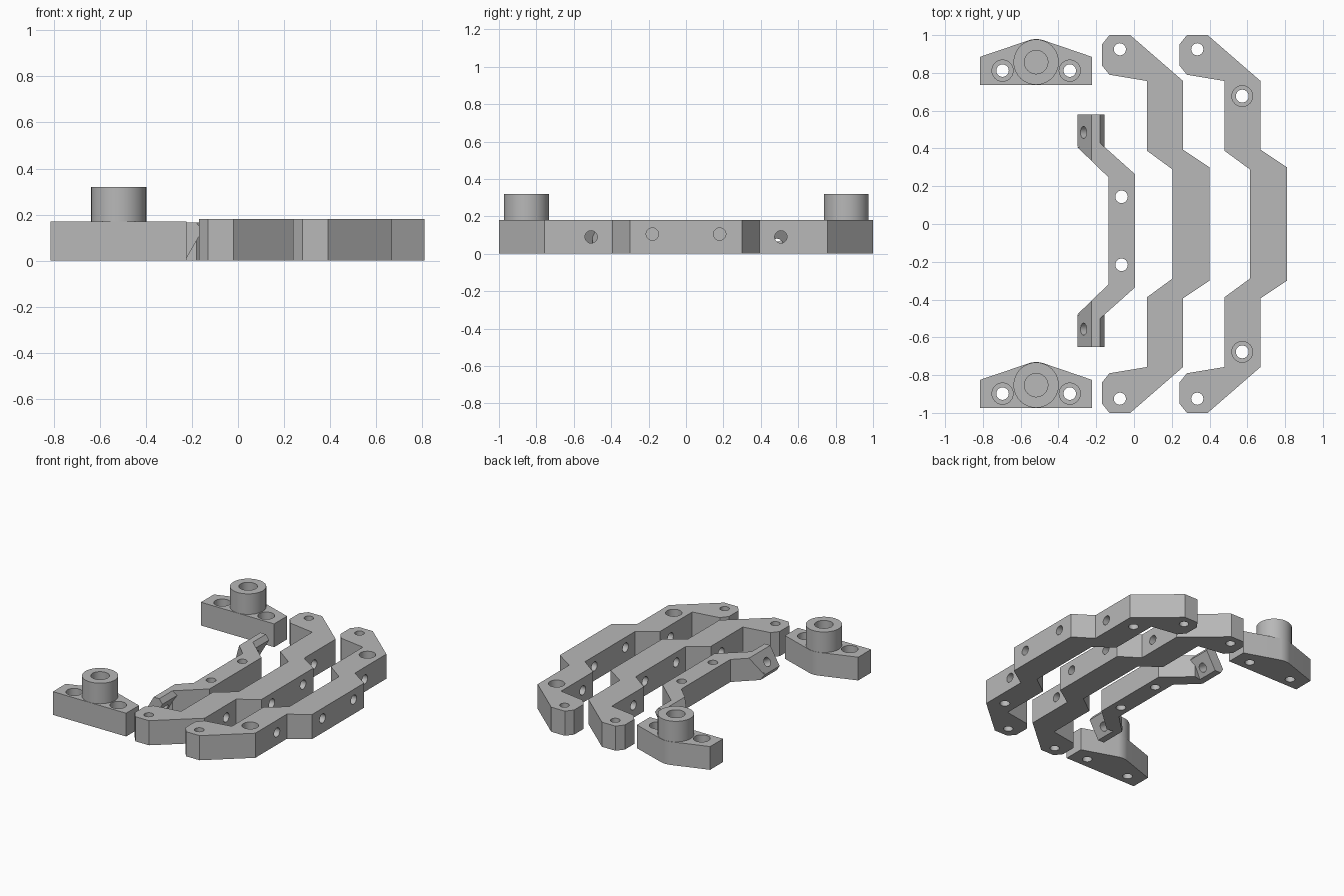
import bpy, bmesh, math
from mathutils import Vector

if "Cube" in bpy.data.objects:
    bpy.data.objects.remove(bpy.data.objects["Cube"])

grey = bpy.data.materials.new("plain_grey")
grey.diffuse_color = (0.48, 0.48, 0.48, 1)
grey.use_nodes = True
grey.node_tree.nodes["Principled BSDF"].inputs["Base Color"].default_value = grey.diffuse_color


def prism(name, pts, depth, to3d, direction):
    """Extrude a closed 2D outline along a direction."""
    bm = bmesh.new()
    face = bm.faces.new([bm.verts.new(to3d(*p)) for p in pts])
    ext = bmesh.ops.extrude_face_region(bm, geom=[face])
    moved = [v for v in ext["geom"] if isinstance(v, bmesh.types.BMVert)]
    bmesh.ops.translate(bm, verts=moved, vec=Vector(direction) * depth)
    bmesh.ops.recalc_face_normals(bm, faces=bm.faces)
    me = bpy.data.meshes.new(name)
    bm.to_mesh(me)
    bm.free()
    me.materials.append(grey)
    ob = bpy.data.objects.new(name, me)
    bpy.context.collection.objects.link(ob)
    return ob


def slab(name, pts, height, z=0):
    return prism(name, pts, height, lambda x, y: (x, y, z), (0, 0, 1))


def rod(r, start, axis, length):
    """Cylinder from a start point along an axis."""
    axis = Vector(axis).normalized()
    u = axis.orthogonal().normalized()
    w = axis.cross(u)
    ring = [(r * math.cos(i * math.tau / 40), r * math.sin(i * math.tau / 40)) for i in range(40)]
    return prism("rod", ring, length, lambda a, b: Vector(start) + u * a + w * b, axis)


def combine(ob, other, op):
    m = ob.modifiers.new("bool", 'BOOLEAN')
    m.operation, m.solver, m.object = op, 'EXACT', other
    bpy.context.view_layer.objects.active = ob
    bpy.ops.object.modifier_apply(modifier=m.name)
    bpy.data.objects.remove(other)


def cut(ob, other):
    combine(ob, other, 'DIFFERENCE')


def drill(ob, x, y, r):
    cut(ob, rod(r, (x, y, -0.1), (0, 0, 1), 0.6))


def counterbore(ob, x, y, r, floor):
    cut(ob, rod(r, (x, y, floor), (0, 0, 1), 0.5))


def finish(ob):
    bpy.ops.object.select_all(action='DESELECT')
    ob.select_set(True)
    bpy.context.view_layer.objects.active = ob
    bpy.ops.object.shade_smooth_by_angle(angle=math.radians(25))


def mirrored(half, y0=0):
    return [(x, y0 + y) for x, y in half] + [(x, y0 - y) for x, y in reversed(half)]


# Two long stepped bars
bar_half = [(0.40, 0.30), (0.26, 0.393), (0.26, 0.757), (-0.02, 1.0), (-0.13, 1.0), (-0.17, 0.95),
            (-0.17, 0.84), (-0.13, 0.79), (0.07, 0.757), (0.07, 0.387), (0.205, 0.288)]
for name, dx in (("middle_bar", 0), ("outer_bar", 0.41)):
    bar = slab(name, mirrored([(x + dx, y) for x, y in bar_half]), 0.18)
    for s in (1, -1):
        drill(bar, -0.075 + dx, 0.925 * s, 0.032)
        for y, z in ((0.18, 0.105), (0.507, 0.09)):
            cut(bar, rod(0.033, (-0.3 + dx, y * s, z), (1, 0, 0), 1))
        if dx:
            drill(bar, 0.573, 0.677 * s, 0.034)
            counterbore(bar, 0.573, 0.677 * s, 0.055, 0.09)
    finish(bar)

# Short inner bar with tilted end tabs
yc, h = -0.036, 0.165
inner = slab("inner_bar", mirrored([(0.005, 0.30), (-0.155, 0.443), (-0.18, 0.465), (-0.30, 0.443),
                                    (-0.135, 0.283)], yc), h)
# trim the outside of the diagonals to the slope of the tabs
wedge = [(-0.5, 0.2), (-0.2048, 0.2), (-0.30, 0.035), (-0.2798, 0), (-0.2567, -0.04), (-0.5, -0.04)]
cut(inner, prism("wedge", wedge, 2, lambda x, z: (x, -1, z), (0, 1, 0)))
tab = [(-0.30, 0.035), (-0.225, h), (-0.18, h), (-0.155, 0.13), (-0.23, 0), (-0.28, 0)]
for s in (1, -1):
    combine(inner, prism("tab", tab, 0.171, lambda x, z: (x, yc + 0.445 * s, z), (0, s, 0)), 'UNION')
    cut(inner, rod(0.032, (-0.268 - 0.173, yc + 0.521 * s, 0.092 + 0.1), (0.866, 0, -0.5), 0.5))
    drill(inner, -0.066, yc + 0.18 * s, 0.033)
finish(inner)

# Two mounts with a hollow boss; the back edge is rounded around the boss
cx, r = -0.518, 0.122
tilt = math.radians(18)
arc = [(cx + r * math.sin(a), r * math.cos(a)) for a in (tilt * (1 - i / 6) for i in range(13))]
for name, cy in (("back_mount", 0.857), ("front_mount", -0.853)):
    pts = [(-0.815, -0.121), (-0.223, -0.121), (-0.223, 0.028)] + arc + [(-0.815, 0.028)]
    mount = slab(name, [(x, y + cy) for x, y in pts], 0.17)
    combine(mount, rod(0.12, (cx, cy, 0.08), (0, 0, 1), 0.24), 'UNION')
    counterbore(mount, cx, cy, 0.062, 0.1)
    for x in (-0.696, -0.34):
        drill(mount, x, cy - 0.045, 0.033)
        # keep the boss whole by limiting the counterbore to the base
        cut(mount, rod(0.056, (x, cy - 0.045, 0.09), (0, 0, 1), 0.2))
    finish(mount)
